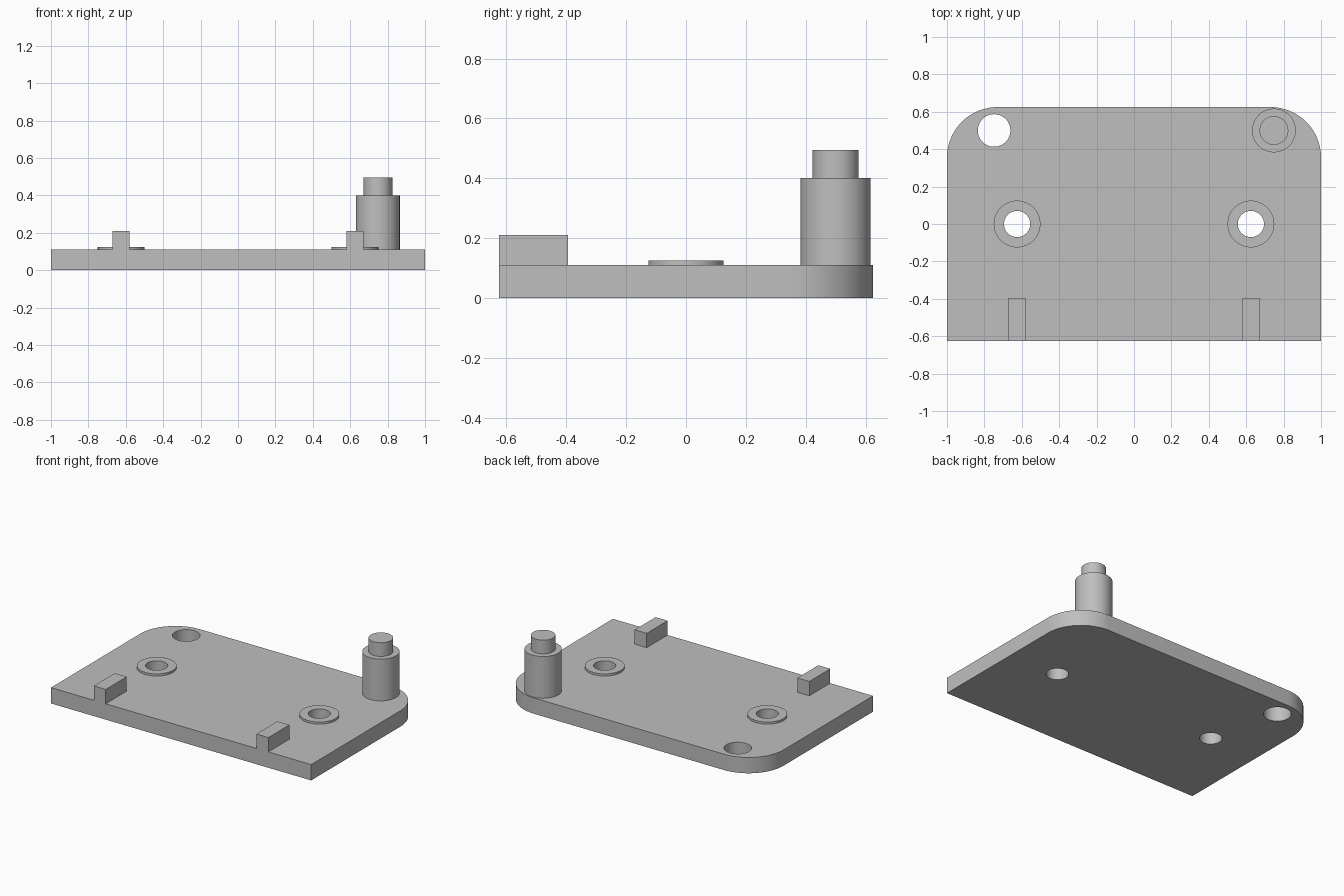
import bpy
import bmesh
from math import radians, sin, cos, pi

cube = bpy.data.objects.get("Cube")
if cube:
    bpy.data.objects.remove(cube, do_unlink=True)

THICK = 0.11          # plate thickness
HALF_Y = 0.625        # plate half depth
CORNER = 0.27         # rear corner radius
BOSS_X = 0.625        # screw boss and tab offset
POST = (0.748, 0.5)   # locating post, mirrored by the socket hole

grey = bpy.data.materials.new("plain grey")
grey.use_nodes = True
colour = (0.52, 0.52, 0.52, 1)
grey.diffuse_color = colour
grey.node_tree.nodes["Principled BSDF"].inputs["Base Color"].default_value = colour


def arc(cx, cy, r, start, end, steps):
    return [(cx + r * cos(start + (end - start) * i / steps),
             cy + r * sin(start + (end - start) * i / steps))
            for i in range(steps + 1)]


def extrude(name, outline, z0, z1):
    """Solid prism from a counter-clockwise outline."""
    bm = bmesh.new()
    face = bm.faces.new([bm.verts.new((x, y, z0)) for x, y in outline])
    top = bmesh.ops.extrude_face_region(bm, geom=[face])["geom"]
    for v in top:
        if isinstance(v, bmesh.types.BMVert):
            v.co.z = z1
    bmesh.ops.recalc_face_normals(bm, faces=bm.faces[:])
    mesh = bpy.data.meshes.new(name)
    bm.to_mesh(mesh)
    bm.free()
    obj = bpy.data.objects.new(name, mesh)
    bpy.context.collection.objects.link(obj)
    mesh.materials.append(grey)
    return obj


def cylinder(name, x, y, r, z0, z1):
    return extrude(name, arc(x, y, r, 0, 2 * pi, 64)[:-1], z0, z1)


def activate(obj):
    bpy.ops.object.select_all(action="DESELECT")
    obj.select_set(True)
    bpy.context.view_layer.objects.active = obj


def drill(obj, x, y, r):
    """Cut a vertical through hole."""
    cutter = cylinder("hole_cutter", x, y, r, -0.2, 0.4)
    cutter.hide_render = True
    mod = obj.modifiers.new("hole", "BOOLEAN")
    mod.operation = "DIFFERENCE"
    mod.solver = "EXACT"
    mod.object = cutter
    activate(obj)
    bpy.ops.object.modifier_apply(modifier=mod.name)
    bpy.data.objects.remove(cutter, do_unlink=True)


# Base plate with square front and rounded rear corners
outline = [(-1, -HALF_Y), (1, -HALF_Y)]
outline += arc(1 - CORNER, HALF_Y - CORNER, CORNER, 0, pi / 2, 20)
outline += arc(CORNER - 1, HALF_Y - CORNER, CORNER, pi / 2, pi, 20)
plate = extrude("base_plate", outline, 0, THICK)
drill(plate, -POST[0], POST[1], 0.087)
parts = [plate]

# Screw bosses with through holes, and front stop tabs
for side, x in (("left", BOSS_X), ("right", -BOSS_X)):
    drill(plate, x, 0, 0.07)
    boss = cylinder(side + "_screw_boss", x, 0, 0.125, THICK, 0.125)
    drill(boss, x, 0, 0.07)
    x0, x1, y0, y1 = x - 0.046, x + 0.046, -HALF_Y, -0.395
    tab = extrude(side + "_front_tab",
                  [(x0, y0), (x1, y0), (x1, y1), (x0, y1)], THICK, 0.21)
    parts += [boss, tab]

# Stepped locating post
parts.append(cylinder("locating_post", *POST, 0.117, THICK, 0.4))
parts.append(cylinder("post_pin", *POST, 0.077, 0.4, 0.495))

for obj in parts:
    activate(obj)
    bpy.ops.object.shade_smooth_by_angle(angle=radians(30))
